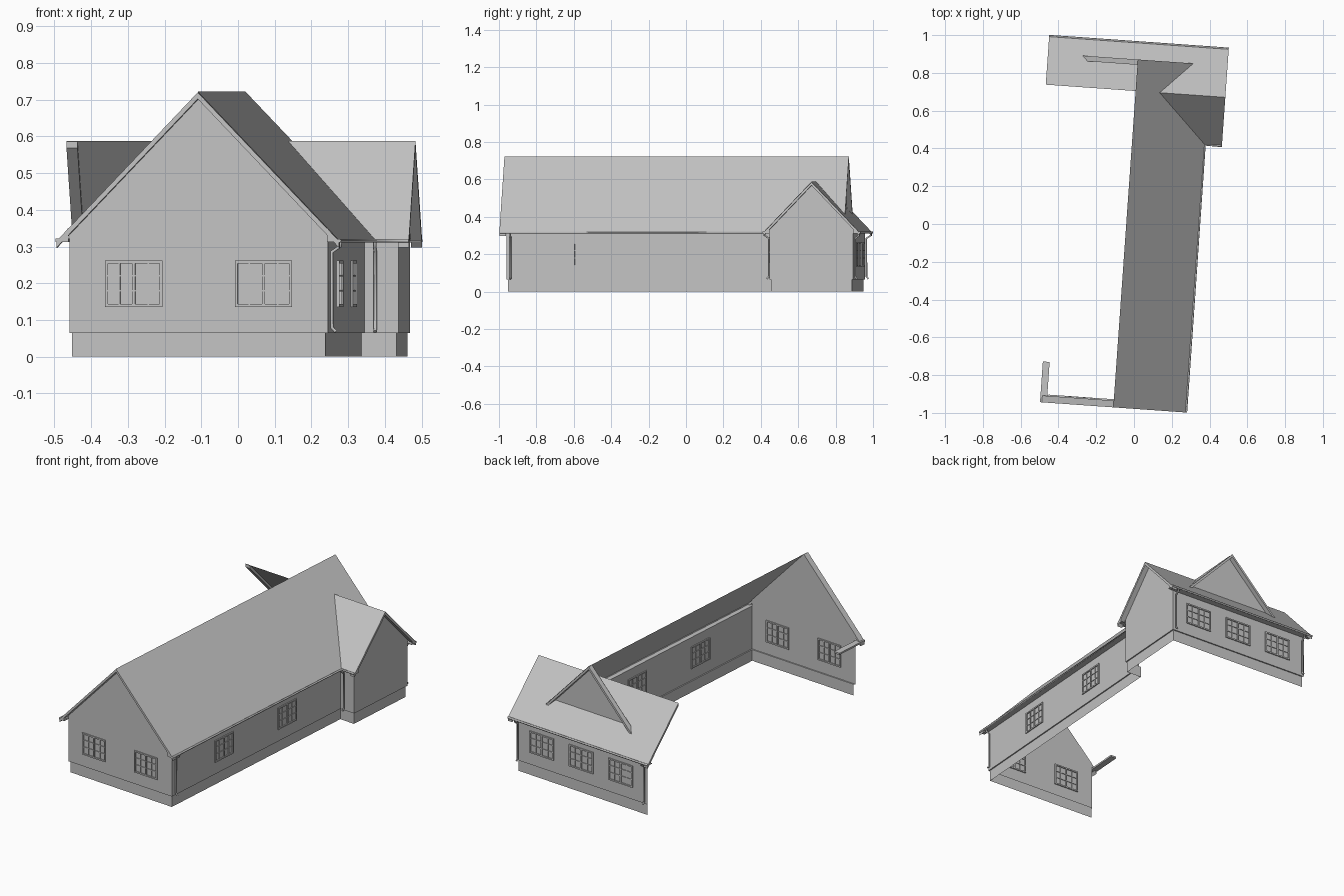
import bpy
import math
from mathutils import Matrix

cube = bpy.data.objects.get("Cube")
if cube:
    bpy.data.objects.remove(cube, do_unlink=True)

# The whole house is laid out square, then turned slightly about z
TURN = Matrix.Rotation(math.radians(-4.04), 4, 'Z')
SLOPE = 1.05
RIDGE_U, RIDGE_Z = -0.041, 0.722          # main ridge
WING_V, WING_Z = 0.703, 0.588             # rear wing ridge
EAVE = 0.312
BASE = 0.065

mat = bpy.data.materials.new("plain_grey")
mat.use_nodes = True
GREY = (0.55, 0.55, 0.55, 1)
mat.diffuse_color = GREY
mat.node_tree.nodes["Principled BSDF"].inputs["Base Color"].default_value = GREY


def mesh(name, verts, faces):
    me = bpy.data.meshes.new(name)
    me.from_pydata([TURN @ Matrix.Translation(v).to_translation() for v in verts], [], faces)
    me.materials.append(mat)
    ob = bpy.data.objects.new(name, me)
    bpy.context.collection.objects.link(ob)
    return ob


def polygon(name, verts):
    return mesh(name, verts, [list(range(len(verts)))])


def prism(name, low, high):
    """Closed solid between two matching outlines."""
    n = len(low)
    sides = [[i, (i + 1) % n, n + (i + 1) % n, n + i] for i in range(n)]
    return mesh(name, low + high, sides + [list(range(n))[::-1], list(range(n, 2 * n))])


def box(name, u0, u1, v0, v1, z0, z1):
    def ring(z):
        return [(u0, v0, z), (u1, v0, z), (u1, v1, z), (u0, v1, z)]
    return prism(name, ring(z0), ring(z1))


def tube(name, points, radius):
    cu = bpy.data.curves.new(name, 'CURVE')
    cu.dimensions = '3D'
    cu.bevel_depth = radius
    cu.bevel_resolution = 1
    cu.use_fill_caps = True
    sp = cu.splines.new('POLY')
    sp.points.add(len(points) - 1)
    for p, q in zip(sp.points, points):
        p.co = (*q, 1)
    cu.transform(TURN)
    cu.materials.append(mat)
    ob = bpy.data.objects.new(name, cu)
    bpy.context.collection.objects.link(ob)


def main_z(u):
    return RIDGE_Z - SLOPE * abs(u - RIDGE_U)


def wing_z(v):
    return WING_Z - SLOPE * abs(v - WING_V)


# Roof slopes, meeting in valleys
FRONT, BACK, RIGHT = -0.976, 0.87, 0.345
WING_R, WING_L, REAR = 0.435, -0.518, 0.961
valley_u = RIDGE_U + (RIDGE_Z - WING_Z) / SLOPE
front_valley = WING_V - (RIGHT - valley_u)
back_valley = valley_u + BACK - WING_V
main = [(RIDGE_U, FRONT), (RIGHT, FRONT), (RIGHT, front_valley),
        (valley_u, WING_V), (back_valley, BACK), (RIDGE_U, BACK)]
polygon("main_roof", [(u, v, main_z(u)) for u, v in main])
wing = [(valley_u, WING_V), (RIGHT, front_valley), (WING_R, front_valley), (WING_R, WING_V)]
polygon("wing_roof_front", [(u, v, wing_z(v)) for u, v in wing])
rear = [(WING_L, WING_V), (WING_R, WING_V), (WING_R, REAR), (WING_L, REAR)]
polygon("wing_roof_rear", [(u, v, wing_z(v)) for u, v in rear])

# Walls and recessed plinth follow one open outline
W_L, W_F, W_R = -0.394, -0.94, 0.312
G_R, G_F, G_B, G_L = 0.405, 0.477, 0.925, -0.488
outline = [(W_L, W_F), (W_R, W_F), (W_R, G_F), (G_R, G_F), (G_R, G_B), (G_L, G_B)]


def inset(path, d):
    out = []
    for i, (u, v) in enumerate(path):
        for a, b in ((i - 1, i), (i, i + 1)):
            if a >= 0 and b < len(path):
                du, dv = path[b][0] - path[a][0], path[b][1] - path[a][1]
                length = math.hypot(du, dv)
                u, v = u - d * dv / length, v + d * du / length
        out.append((u, v))
    out[0] = (out[0][0] + d, out[0][1])
    out[-1] = (out[-1][0] + d, out[-1][1])
    return out


levels = [(inset(outline, 0.007), 0), (inset(outline, 0.007), BASE), (outline, BASE), (outline, EAVE)]
n = len(outline)
mesh("walls", [(u, v, z) for path, z in levels for u, v in path],
     [[k * n + i, k * n + i + 1, k * n + n + i + 1, k * n + n + i]
      for k in range(3) for i in range(n - 1)])

# Gable walls
polygon("front_gable", [(W_L, W_F, EAVE), (W_R, W_F, EAVE), (W_R, W_F, main_z(W_R)),
                        (RIDGE_U, W_F, RIDGE_Z), (W_L, W_F, main_z(W_L))])
polygon("wing_gable", [(G_R, G_F, EAVE), (G_R, G_B, EAVE), (G_R, G_B, wing_z(G_B)),
                       (G_R, WING_V, WING_Z), (G_R, G_F, wing_z(G_F))])
half = back_valley - RIDGE_U
BW = 0.842
polygon("rear_gable", [(RIDGE_U + half, BW, main_z(RIDGE_U + half)),
                       (RIDGE_U - half, BW, main_z(RIDGE_U - half)), (RIDGE_U, BW, RIDGE_Z)])


# Verge boards under the sloping roof edges
def verge(name, across, height, a, b, d0, d1):
    ends = [(a, height(a) - 0.002), (b, height(b) - 0.002),
            (b, height(b) - 0.02), (a, height(a) - 0.02)]
    if across:
        prism(name, [(s, d0, z) for s, z in ends], [(s, d1, z) for s, z in ends])
    else:
        prism(name, [(d0, s, z) for s, z in ends], [(d1, s, z) for s, z in ends])


for side, s in (("left", -1), ("right", 1)):
    verge("front_verge_" + side, True, main_z, RIDGE_U, RIDGE_U + s * 0.386, FRONT, W_F)
    verge("rear_verge_" + side, True, main_z, RIDGE_U, RIDGE_U + s * half, BW, BACK)
    verge("wing_verge_" + side, False, wing_z, WING_V, WING_V + s * 0.258, G_R, WING_R)
verge("wing_verge_far", False, wing_z, WING_V, REAR, WING_L, G_L)

# Closed ends of the eaves beside the gables
for s in (-1, 1):
    w, e = RIDGE_U + s * 0.353, RIDGE_U + s * 0.386
    polygon("front_eave_end", [(w, FRONT, EAVE), (e, FRONT, EAVE), (w, FRONT, main_z(w))])
    w, e = WING_V + s * 0.224, WING_V + s * 0.258
    polygon("wing_eave_end", [(WING_R, w, EAVE), (WING_R, e, EAVE), (WING_R, w, wing_z(w))])

# Soffits
T = EAVE + 0.004
box("main_soffit", W_R, RIGHT, FRONT, G_F, EAVE, T)
box("wing_front_soffit", W_R, WING_R, front_valley, G_F, EAVE, T)
box("wing_rear_soffit", WING_L, WING_R, G_B, REAR, EAVE, T)
box("left_eave_stub", -0.43, W_L, FRONT, -0.76, EAVE, EAVE + 0.01)

# Gutters
GZ = EAVE + 0.004
tube("main_gutter", [(RIGHT, FRONT, GZ), (RIGHT, front_valley, GZ), (WING_R, front_valley, GZ)], 0.006)
tube("rear_gutter", [(WING_R, REAR, GZ), (WING_L, REAR, GZ)], 0.006)


# Downpipes: swan neck from the gutter to the wall, with a kicked foot
def downpipe(u, v, du, dv):
    tube("downpipe", [(u + du * d, v + dv * d, z) for d, z in
                      ((0.033, EAVE), (0.031, 0.3), (0.009, 0.285), (0.009, 0.08), (0.02, 0.068))], 0.005)


downpipe(W_R, -0.918, 1, 0)
downpipe(0.342, G_F, 0, -1)
downpipe(0.39, G_B, 0, 1)
downpipe(-0.472, G_B, 0, 1)


# Windows: frame and glazing bars standing through the wall
def window(name, u, v, along_u, width=0.156, z0=0.135, z1=0.262):
    def bar(part, a0, a1, b0, b1, depth):
        if along_u:
            box(name + part, u + a0, u + a1, v - depth, v + depth, b0, b1)
        else:
            box(name + part, u - depth, u + depth, v + a0, v + a1, b0, b1)
    h, t = width / 2, 0.008
    bar("_sill", -h, h, z0, z0 + t, 0.006)
    bar("_head", -h, h, z1 - t, z1, 0.006)
    for a in (-h, h - t, -t / 2):
        bar("_post", a, a + t, z0, z1, 0.006)
    for a in (-h / 2, h / 2):
        bar("_glazing_bar", a - 0.002, a + 0.002, z0, z1, 0.004)
    for z in (0.18, 0.22):
        bar("_cross_bar", -h, h, z - 0.002, z + 0.002, 0.004)


for s in (-1, 1):
    window("front_window", RIDGE_U + s * 0.177, W_F, True)
for v in (-0.504, 0.027):
    window("side_window", W_R, v, False)
for u in (0.232, -0.037, -0.306):
    window("rear_window", u, G_B, True, 0.165)
